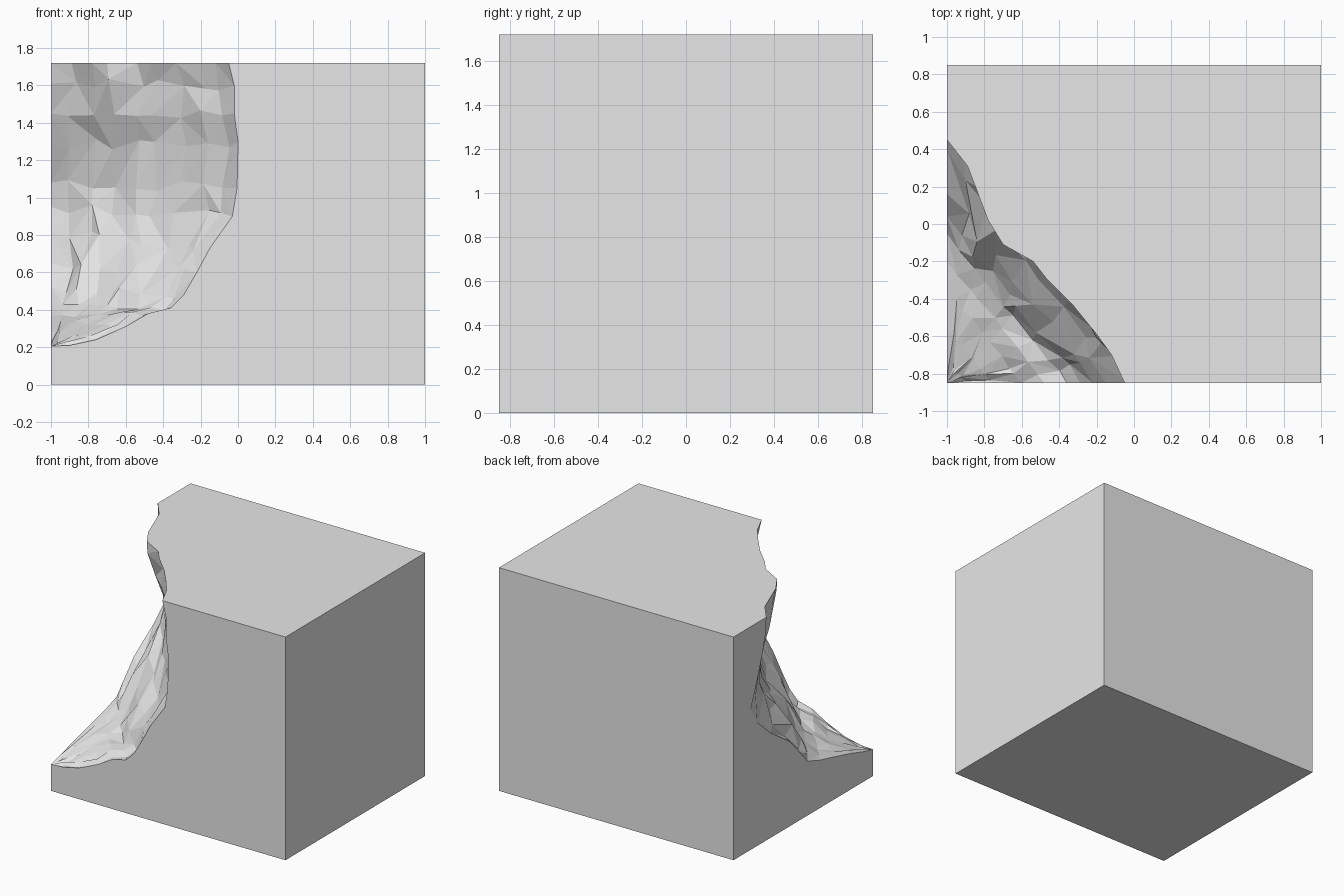
import bpy, bmesh, random
from mathutils import Vector

random.seed(4)
cube = bpy.data.objects.get("Cube")
if cube:
    bpy.data.objects.remove(cube, do_unlink=True)

# Block limits
X, Y, TOP = 1.0, 0.85, 1.72

stone = bpy.data.materials.new("plain_grey_stone")
stone.use_nodes = True
grey = (0.8, 0.8, 0.8, 1)
stone.diffuse_color = grey
stone.node_tree.nodes["Principled BSDF"].inputs["Base Color"].default_value = grey

# Broken rim on the top face, from the side face round to the front face
rim = [(-1, .45), (-.89, .31), (-.78, .02), (-.70, -.11), (-.54, -.20), (-.47, -.29),
       (-.33, -.43), (-.20, -.59), (-.12, -.70), (-.05, -Y)]

# Rows down the break: (y, z) on the side face, (x, z) on the front face
rows = [(.45, TOP, -.05, TOP), (.455, 1.61, -.02, 1.60), (.50, 1.45, -.02, 1.45),
        (.56, 1.28, 0, 1.30), (.64, 1.08, -.005, 1.05), (.56, .95, -.03, .90),
        (.40, .81, -.15, .73), (.16, .65, -.22, .60), (.04, .52, -.29, .48),
        (-.05, .42, -.36, .41), (-.20, .37, -.48, .38), (-.33, .34, -.60, .31),
        (-.57, .28, -.76, .24), (-.74, .23, -.90, .21)]

bm = bmesh.new()
vert = bm.verts.new
first, last = Vector((*rim[0], 0)), Vector((*rim[-1], 0))

# Rough surface of the break
grid = []
for r, (y, z0, x, z1) in enumerate(rows):
    a, b = Vector((-X, y, z0)), Vector((x, -Y, z1))
    follow = max(0, 1 - r / 9)
    rough = 0 if r == 0 else 0.03 if r < 9 else 0.014
    line = []
    for i, p in enumerate(rim):
        t = (p[0] + 1) / .95
        co = a.lerp(b, t)
        co += (Vector((*p, 0)) - first.lerp(last, t)) * follow
        if 0 < i < len(rim) - 1:
            co += Vector([random.uniform(-rough, rough) for _ in range(3)])
            co.x, co.y = max(co.x, -X + .01), max(co.y, -Y + .01)
        line.append(vert(co))
    grid.append(line)

tip = vert((-X, -Y, .205))
for upper, lower in zip(grid, grid[1:]):
    for i in range(len(rim) - 1):
        a, b, c, d = upper[i], lower[i], lower[i + 1], upper[i + 1]
        if random.random() < .5:
            bm.faces.new((a, b, c))
            bm.faces.new((a, c, d))
        else:
            bm.faces.new((a, b, d))
            bm.faces.new((b, c, d))
for a, b in zip(grid[-1], grid[-1][1:]):
    bm.faces.new((a, tip, b))

# Flat sides of the block, named by side, depth and height
lfb, rfb, rbb, lbb = [vert((x, y, 0)) for x, y in ((-X, -Y), (X, -Y), (X, Y), (-X, Y))]
rft, rbt, lbt = [vert((x, y, TOP)) for x, y in ((X, -Y), (X, Y), (-X, Y))]
side_edge = [line[0] for line in grid]
front_edge = [line[-1] for line in grid]
bm.faces.new([lfb, rfb, rft] + front_edge + [tip])
bm.faces.new([lbb, lfb, tip] + side_edge[::-1] + [lbt])
bm.faces.new([rft, rbt, lbt] + grid[0])
bm.faces.new((rfb, rbb, rbt, rft))
bm.faces.new((rbb, lbb, lbt, rbt))
bm.faces.new((lfb, lbb, rbb, rfb))
bmesh.ops.recalc_face_normals(bm, faces=bm.faces)

# Triangulate the notched sides cleanly
bmesh.ops.triangulate(bm, faces=[f for f in bm.faces if len(f.verts) > 4], ngon_method='EAR_CLIP')

mesh = bpy.data.meshes.new("broken_block")
bm.to_mesh(mesh)
bm.free()
mesh.materials.append(stone)
block = bpy.data.objects.new("broken_block", mesh)
bpy.context.scene.collection.objects.link(block)
